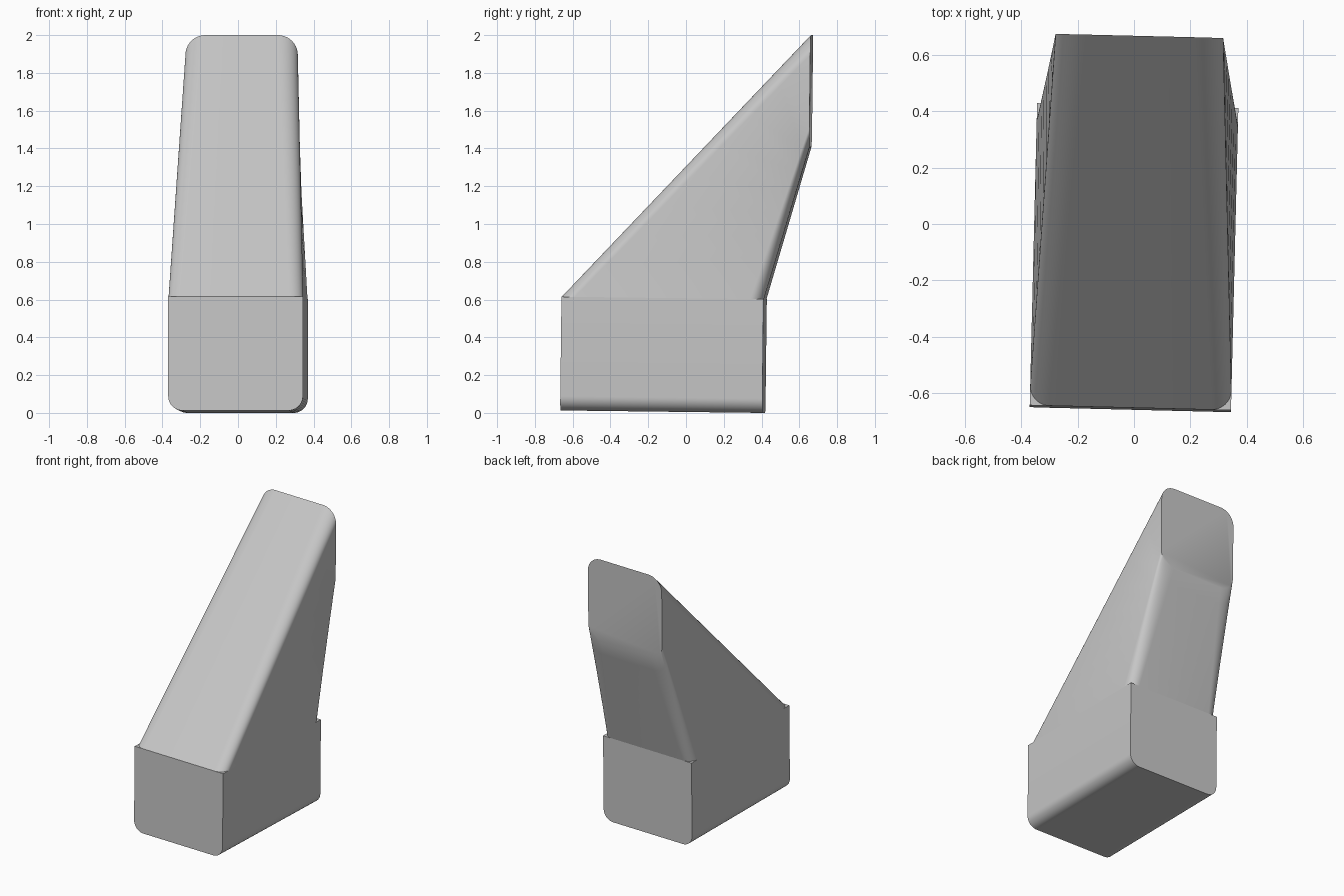
import bpy, bmesh, math
from mathutils import Matrix

cube = bpy.data.objects.get("Cube")
if cube:
    bpy.data.objects.remove(cube, do_unlink=True)

grey = bpy.data.materials.new("light grey")
grey.use_nodes = True
colour = (0.57, 0.57, 0.57, 1)
grey.diffuse_color = colour
grey.node_tree.nodes["Principled BSDF"].inputs["Base Color"].default_value = colour

# Whole stand is turned and tipped very slightly
PLACE = (Matrix.Translation((0, -0.123, 0.0065))
         @ Matrix.Rotation(math.radians(-1.4), 4, 'Z')
         @ Matrix.Rotation(math.radians(-0.7), 4, 'X'))


def rounded_rect(w, h, radii, seg=10):
    """Counter-clockwise outline; radii start at the lower left corner."""
    pts = []
    for i, (sx, sy) in enumerate([(-1, -1), (1, -1), (1, 1), (-1, 1)]):
        r = radii[i]
        for k in range(seg + 1 if r else 1):
            a = math.pi + (i + k / seg) * math.pi / 2
            pts.append((sx * (w / 2 - r) + r * math.cos(a),
                        sy * (h / 2 - r) + r * math.sin(a)))
    return pts


def loft(name, start, end, steps):
    """Ruled surface between two matching loops, capped at both ends."""
    bm = bmesh.new()
    rings = []
    for s in range(steps + 1):
        t = s / steps
        rings.append([bm.verts.new([p + (q - p) * t for p, q in zip(a, b)])
                      for a, b in zip(start, end)])
    n = len(start)
    for lo, hi in zip(rings, rings[1:]):
        for i in range(n):
            j = (i + 1) % n
            bm.faces.new((lo[i], lo[j], hi[j], hi[i]))
    bm.faces.new(rings[0][::-1])
    bm.faces.new(rings[-1])
    bmesh.ops.recalc_face_normals(bm, faces=bm.faces)
    bm.transform(PLACE)
    mesh = bpy.data.meshes.new(name)
    bm.to_mesh(mesh)
    bm.free()
    mesh.materials.append(grey)
    ob = bpy.data.objects.new(name, mesh)
    bpy.context.collection.objects.link(ob)
    bpy.ops.object.select_all(action='DESELECT')
    ob.select_set(True)
    bpy.context.view_layer.objects.active = ob
    bpy.ops.object.shade_smooth_by_angle(angle=math.radians(30))


WIDTH, LENGTH, HEIGHT = 0.713, 1.07, 0.602

# Base block: rounded along its two lower long edges
section = rounded_rect(WIDTH, HEIGHT, (0.075, 0.075, 0, 0))
loft("base_block",
     [(x, -LENGTH / 2, z + HEIGHT / 2) for x, z in section],
     [(x, LENGTH / 2, z + HEIGHT / 2) for x, z in section], 1)

# Leaning neck: from the flat top of the block to the upright end face
foot = rounded_rect(WIDTH, LENGTH, (0.07,) * 4)
head = rounded_rect(0.595, 0.594, (0.105,) * 4)
loft("leaning_neck",
     [(x, y, HEIGHT) for x, y in foot],
     [(x, 0.765, 1.706 - v) for x, v in head], 8)
